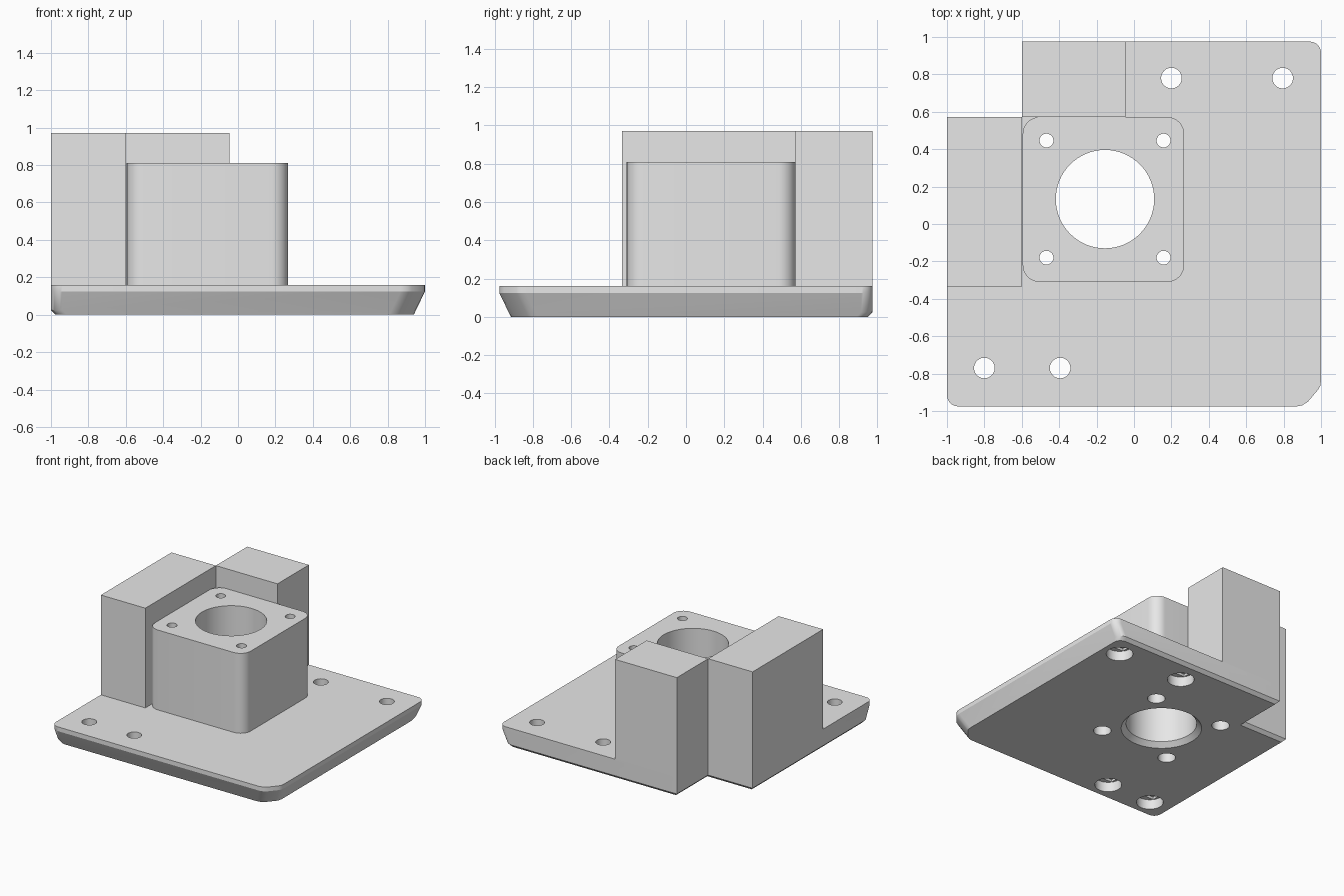
import bpy, bmesh, math
from mathutils import Matrix

if "Cube" in bpy.data.objects:
    bpy.data.objects.remove(bpy.data.objects["Cube"], do_unlink=True)

grey = bpy.data.materials.new("light grey plastic")
grey.use_nodes = True
grey.diffuse_color = (0.8, 0.8, 0.8, 1)
grey.node_tree.nodes["Principled BSDF"].inputs["Base Color"].default_value = (0.8, 0.8, 0.8, 1)

PLATE_TOP = 0.16
BORE = (-0.155, 0.133)


def finish(name, bm):
    bmesh.ops.recalc_face_normals(bm, faces=bm.faces)
    mesh = bpy.data.meshes.new(name)
    bm.to_mesh(mesh)
    bm.free()
    mesh.materials.append(grey)
    obj = bpy.data.objects.new(name, mesh)
    bpy.context.collection.objects.link(obj)
    return obj


def loft(bm, rings):
    """Closed solid through rings with equal vertex counts."""
    loops = [[bm.verts.new(p) for p in ring] for ring in rings]
    for a, b in zip(loops, loops[1:]):
        for i in range(len(a)):
            j = (i + 1) % len(a)
            bm.faces.new((a[i], a[j], b[j], b[i]))
    bm.faces.new(loops[0][::-1])
    bm.faces.new(loops[-1])


def arc(cx, cy, r, start, steps=8, sweep=90):
    angles = [math.radians(start + sweep * i / steps) for i in range(steps + 1)]
    return [(cx + r * math.cos(a), cy + r * math.sin(a)) for a in angles]


def box(name, x0, x1, y0, y1, z0, z1):
    bm = bmesh.new()
    loft(bm, [[(x0, y0, z), (x1, y0, z), (x1, y1, z), (x0, y1, z)] for z in (z0, z1)])
    return finish(name, bm)


def lathe(bm, cx, cy, profile, sides=40):
    """Turned solid from (radius, height) pairs."""
    rings = []
    for r, z in profile:
        circle = arc(cx, cy, r, 0, sides, 360)[:-1]
        rings.append([(x, y, z) for x, y in circle])
    loft(bm, rings)


def plate_ring(z, taper, chamfer):
    """Plate outline, drawn in by taper at front and left, chamfer elsewhere."""
    x0, x1 = -1 + chamfer, 1 - taper
    y0, y1 = -0.975 + taper, 0.975 - chamfer
    nx, ny, r = -0.6 + chamfer, 0.572 - chamfer, 0.06
    pts = arc(x0 + r, y0 + r, r, 180)
    # clipped front corner with softened ends
    pts += [(x1 - a, y0 + b) for a, b in
            ((0.13, 0), (0.1, 0.006), (0.07, 0.025), (0.015, 0.09), (0.004, 0.11), (0, 0.14))]
    pts += arc(x1 - r, y1 - r, r, 0)
    pts += [(nx, y1), (nx, ny), (x0, ny)]
    return [(x, y, z) for x, y in pts]


# Base plate with flared front and side edges
bm = bmesh.new()
loft(bm, [plate_ring(0, 0.06, 0.025), plate_ring(0.025, 0.048, 0),
          plate_ring(0.125, 0, 0), plate_ring(PLATE_TOP, 0, 0)])
base_plate = finish("base_plate", bm)

# Rounded tower
x0, x1, y0, y1, r = -0.595, 0.268, -0.31, 0.572, 0.09
outline = (arc(x0 + r, y0 + r, r, 180) + arc(x1 - r, y0 + r, r, 270)
           + arc(x1 - r, y1 - r, r, 0) + arc(x0 + r, y1 - r, r, 90))
bm = bmesh.new()
loft(bm, [[(x, y, z) for x, y in outline] for z in (PLATE_TOP, 0.81)])
tower = finish("tower", bm)

# Two tall blocks beside the corner notch
side_block = box("side_block", -1, -0.6, -0.335, 0.572, PLATE_TOP, 0.972)
back_block = box("back_block", -0.6, -0.045, 0.572, 0.975, PLATE_TOP, 0.972)

# Cutters: central bore, tower screw holes and recessed plate holes
bm = bmesh.new()
lathe(bm, *BORE, [(0.35, -0.05), (0.3, 0), (0.263, 0.037), (0.263, 1)], 64)
for sx in (-1, 1):
    for sy in (-1, 1):
        lathe(bm, BORE[0] + sx * 0.313, BORE[1] + sy * 0.313,
              [(0.066, -0.05), (0.066, 0.08), (0.037, 0.08), (0.037, 1)])
plate_holes = [(0.2, 0.78), (0.795, 0.78), (-0.8, -0.77), (-0.395, -0.77)]
for x, y in plate_holes:
    lathe(bm, x, y, [(0.1, -0.05), (0.1, 0.08), (0.055, 0.08), (0.055, 0.3)])
holes = finish("hole_cutter", bm)

# Stepped slots inside the plate recesses
bm = bmesh.new()
for x, y in plate_holes:
    loft(bm, [[(x + a, y + b, z) for a, b in
               ((-0.08, -0.056), (0.08, -0.056), (0.08, 0.056), (-0.08, 0.056))]
              for z in (0.06, 0.1)])
slots = finish("slot_cutter", bm)


def cut(obj, cutter):
    mod = obj.modifiers.new("cut", "BOOLEAN")
    mod.operation = "DIFFERENCE"
    mod.solver = "EXACT"
    mod.object = cutter
    bpy.context.view_layer.update()
    graph = bpy.context.evaluated_depsgraph_get()
    mesh = bpy.data.meshes.new_from_object(obj.evaluated_get(graph))
    obj.modifiers.clear()
    obj.data = mesh


cut(base_plate, holes)
cut(base_plate, slots)
cut(tower, holes)
for cutter in (holes, slots):
    bpy.data.objects.remove(cutter, do_unlink=True)

# Smooth the rounded surfaces, keep hard edges
for obj in bpy.context.view_layer.objects:
    obj.select_set(obj in (base_plate, tower))
bpy.context.view_layer.objects.active = base_plate
bpy.ops.object.shade_smooth_by_angle(angle=math.radians(25))
